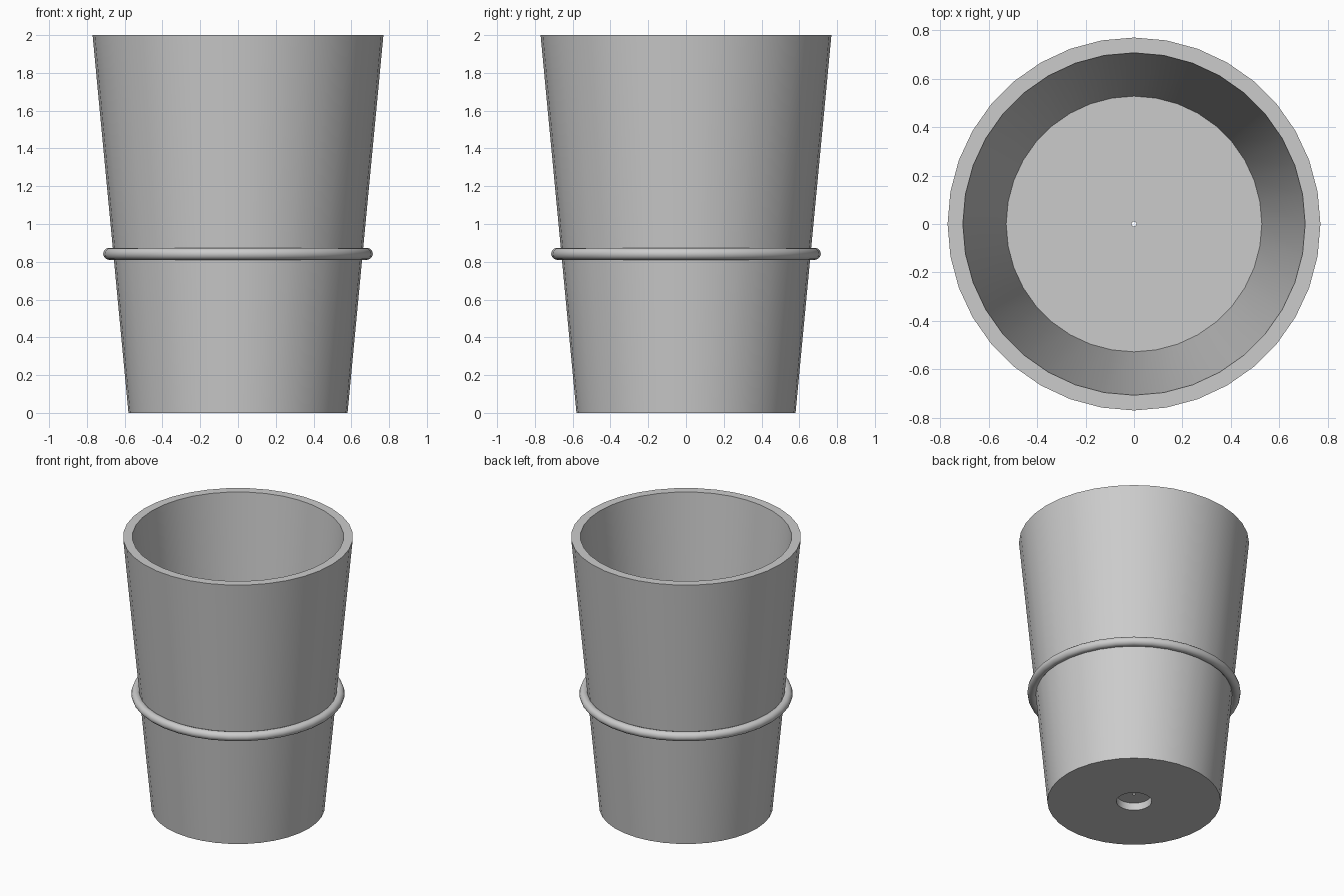
import bpy
import math

cube = bpy.data.objects.get("Cube")
if cube:
    bpy.data.objects.remove(cube, do_unlink=True)

SIDES = 36

grey = bpy.data.materials.new("plain_grey")
grey.use_nodes = True
colour = (0.6, 0.6, 0.6, 1)
grey.diffuse_color = colour
grey.node_tree.nodes["Principled BSDF"].inputs["Base Color"].default_value = colour


def finish(obj, name):
    obj.name = name
    obj.data.name = name
    obj.data.materials.append(grey)
    bpy.ops.object.select_all(action="DESELECT")
    obj.select_set(True)
    bpy.context.view_layer.objects.active = obj
    bpy.ops.object.shade_smooth_by_angle(angle=math.radians(35))


def lathe(name, profile):
    """Spin a closed (radius, height) profile around z."""
    n = len(profile)
    verts, faces = [], []
    for s in range(SIDES):
        a = math.tau * s / SIDES
        verts += [(r * math.cos(a), r * math.sin(a), z) for r, z in profile]
        t = (s + 1) % SIDES
        for i in range(n):
            j = (i + 1) % n
            faces.append((s * n + i, t * n + i, t * n + j, s * n + j))
    mesh = bpy.data.meshes.new(name)
    mesh.from_pydata(verts, [], faces)
    obj = bpy.data.objects.new(name, mesh)
    bpy.context.collection.objects.link(obj)
    finish(obj, name)


# Tapered pot: underside, outer wall, rim, inner wall, floor, drain recess
lathe("pot_body", [
    (0.118, 0), (0.58, 0), (0.77, 2), (0.707, 2),
    (0.528, 0.06), (0.01, 0.06), (0.01, 0.055), (0.118, 0.055),
])

# Raised band around the pot
bpy.ops.mesh.primitive_torus_add(
    major_segments=SIDES, minor_segments=12,
    major_radius=0.682, minor_radius=0.032, location=(0, 0, 0.842))
finish(bpy.context.object, "band_ring")
